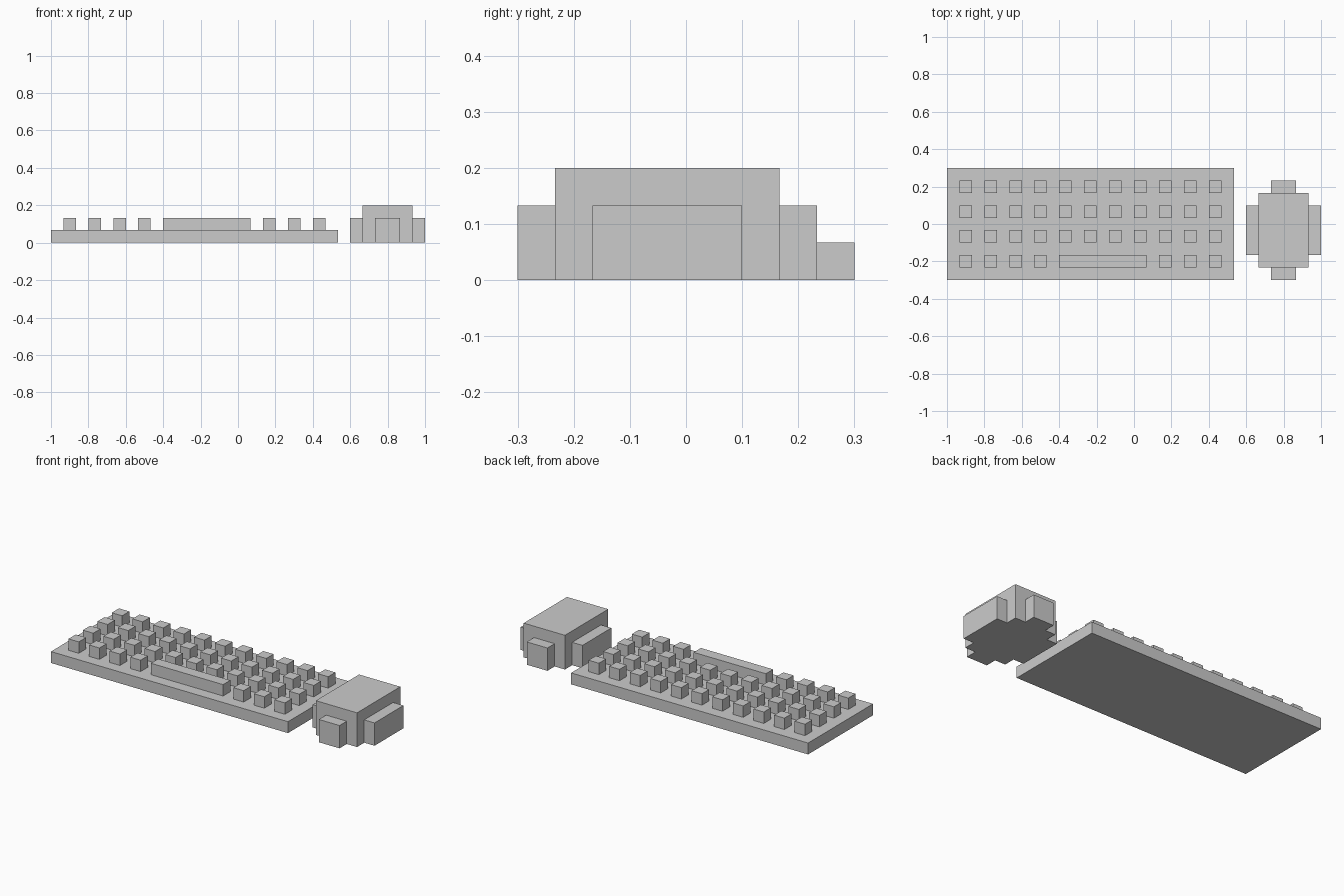
import bpy, bmesh

if "Cube" in bpy.data.objects:
    bpy.data.objects.remove(bpy.data.objects["Cube"])

U = 1 / 15  # grid unit of the blocky style


def blocks(name, boxes):
    """One object made of boxes given as (x0, x1, y0, y1, z0, z1) in grid units."""
    bm = bmesh.new()
    for x0, x1, y0, y1, z0, z1 in boxes:
        for v in bmesh.ops.create_cube(bm, size=1)["verts"]:
            v.co = (U * (x1 if v.co.x > 0 else x0),
                    U * (y1 if v.co.y > 0 else y0),
                    U * (z1 if v.co.z > 0 else z0))
    mesh = bpy.data.meshes.new(name)
    bm.to_mesh(mesh)
    bm.free()
    obj = bpy.data.objects.new(name, mesh)
    bpy.context.collection.objects.link(obj)
    return obj


# Keyboard slab
blocks("keyboard_base", [(-15, 8, -4.5, 4.5, 0, 1)])

# Four rows of square keys; the front row leaves room for the space bar
for row in range(4):
    y = -3.5 + 2 * row
    columns = [c for c in range(11) if row > 0 or c < 4 or c > 7]
    blocks(f"key_row_{row + 1}",
           [(-14 + 2 * c, -13 + 2 * c, y, y + 1, 1, 2) for c in columns])
blocks("space_bar", [(-6, 1, -3.5, -2.5, 1, 2)])

# Mouse: tall core with lower pads stepping out on all four sides
blocks("mouse_body", [(10, 14, -3.5, 2.5, 0, 3)])
blocks("mouse_side_pads", [(9, 10, -2.5, 1.5, 0, 2), (14, 15, -2.5, 1.5, 0, 2)])
blocks("mouse_end_pads", [(11, 13, -4.5, -3.5, 0, 2), (11, 13, 2.5, 3.5, 0, 2)])
